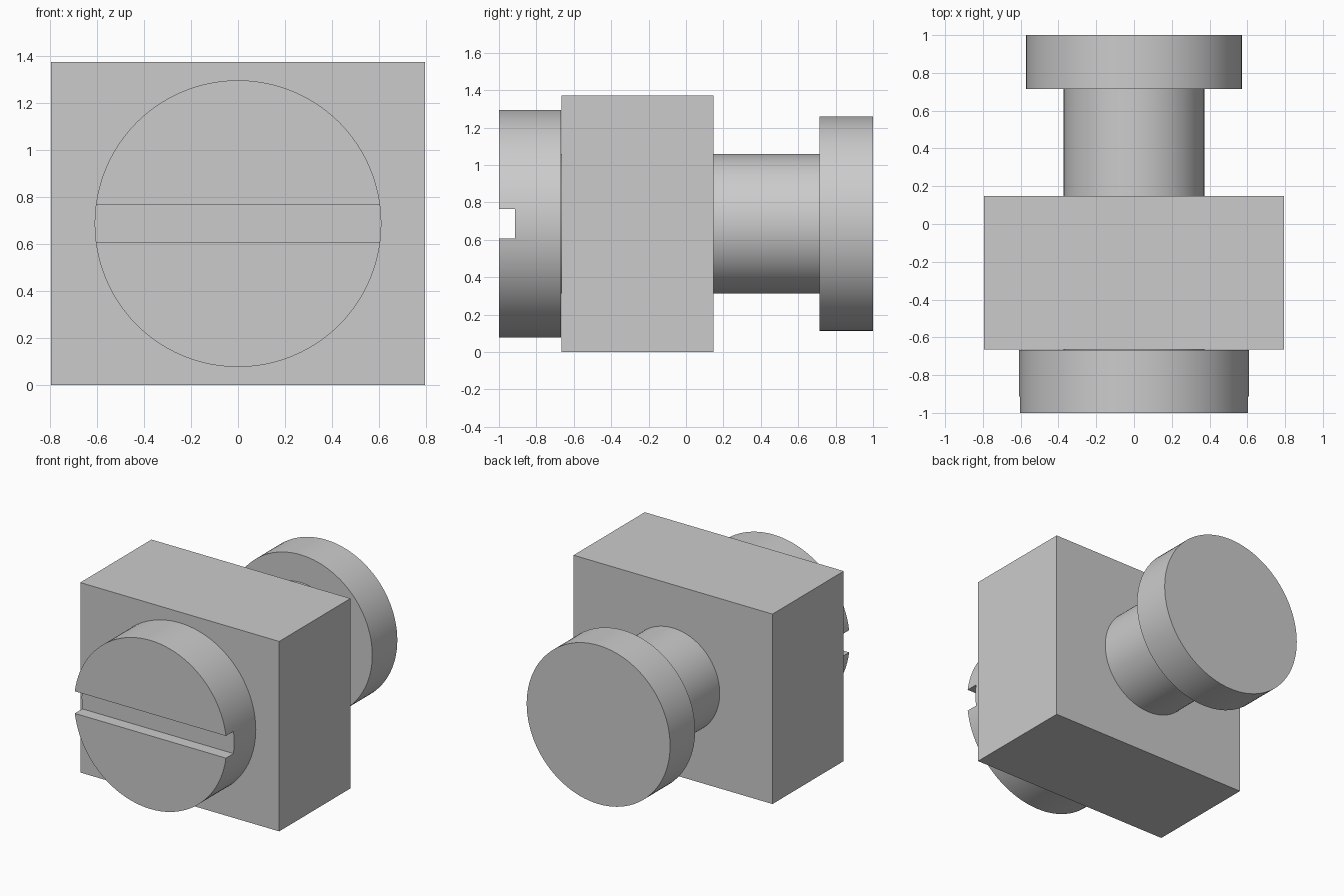
import bpy, math
from mathutils import Vector

if "Cube" in bpy.data.objects:
    bpy.data.objects.remove(bpy.data.objects["Cube"], do_unlink=True)

AXIS_Z = 0.686  # height of the screw axis

grey = bpy.data.materials.new("plain grey")
grey.use_nodes = True
colour = (0.6, 0.6, 0.6, 1)
grey.diffuse_color = colour
grey.node_tree.nodes["Principled BSDF"].inputs["Base Color"].default_value = colour


def box(name, low, high):
    low, high = Vector(low), Vector(high)
    bpy.ops.mesh.primitive_cube_add(size=1, location=(low + high) / 2)
    obj = bpy.context.object
    obj.name = name
    obj.scale = high - low
    bpy.ops.object.transform_apply(location=False, rotation=False, scale=True)
    obj.data.materials.append(grey)
    return obj


def disc(name, radius, front, back):
    bpy.ops.mesh.primitive_cylinder_add(
        vertices=96, radius=radius, depth=back - front,
        location=(0, (front + back) / 2, AXIS_Z), rotation=(math.pi / 2, 0, 0))
    obj = bpy.context.object
    obj.name = name
    obj.data.materials.append(grey)
    bpy.ops.object.shade_smooth_by_angle(angle=math.radians(30))
    return obj


def cut(target, cutter):
    mod = target.modifiers.new("cut", "BOOLEAN")
    mod.operation = "DIFFERENCE"
    mod.solver = "EXACT"
    mod.object = cutter
    bpy.context.view_layer.objects.active = target
    bpy.ops.object.modifier_apply(modifier=mod.name)
    bpy.data.objects.remove(cutter, do_unlink=True)


# Clamping block
box("block", (-0.795, -0.665, 0), (0.795, 0.148, 2 * AXIS_Z))

# Screw head with a straight driver slot
head = disc("screw_head", 0.609, -1, -0.667)
cut(head, box("slot_cutter", (-1, -1.2, AXIS_Z - 0.08), (1, -0.914, AXIS_Z + 0.08)))

# Shank running through the block, and the end flange
disc("shank", 0.373, -0.69, 0.73)
disc("end_flange", 0.573, 0.714, 1)
